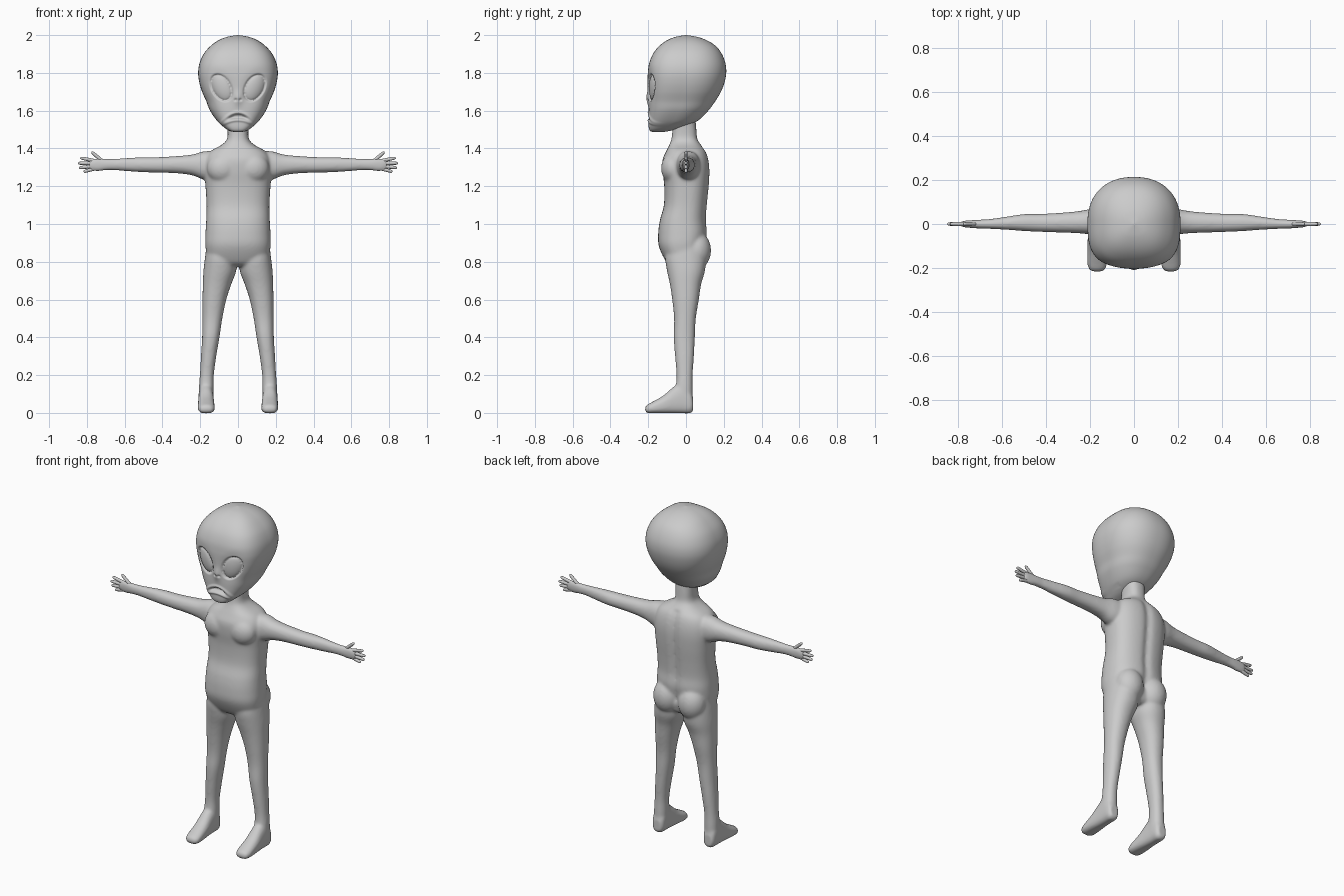
import bpy, bmesh, math
from mathutils import Vector

skin = bpy.data.materials.new("grey_skin")
skin.diffuse_color = (0.6, 0.6, 0.6, 1)
AXES = {'z': lambda t, a, b: (a, b, t),
        'x': lambda t, a, b: (t, a, b),
        'y': lambda t, a, b: (a, t, b)}


def spline(rows, u):
    """Smooth interpolation through the section table."""
    i = min(int(u), len(rows) - 2)
    f = u - i
    p0, p1, p2, p3 = (rows[min(max(k, 0), len(rows) - 1)] for k in range(i - 1, i + 3))
    return [0.5 * (2 * b + (c - a) * f + (2 * a - 5 * b + 4 * c - d) * f * f
                   + (3 * b - a - 3 * c + d) * f ** 3) for a, b, c, d in zip(p0, p1, p2, p3)]


def loft(bm, rows, axis='z', n=40, steps=5, p_lo=2.2, p_hi=2.2, sx=1, warp=None):
    """Sections (t, a_lo, a_hi, b_lo, b_hi) skinned along an axis."""
    rings = []
    total = (len(rows) - 1) * steps
    for k in range(total + 1):
        t, a0, a1, b0, b1 = spline(rows, k / steps)
        ring = []
        for j in range(n):
            th = 2 * math.pi * j / n
            c, s = math.cos(th), math.sin(th)
            p = p_hi if s > 0 else p_lo
            r = (abs(c) ** p + abs(s) ** p) ** (-1 / p)
            co = Vector(AXES[axis](t, (a0 + a1) / 2 + c * r * (a1 - a0) / 2,
                                   (b0 + b1) / 2 + s * r * (b1 - b0) / 2))
            if warp:
                co = warp(co)
            ring.append(bm.verts.new((co.x * sx, co.y, co.z)))
        rings.append(ring)
    faces = [bm.faces.new(rings[0]), bm.faces.new(rings[-1])]
    for lo, hi in zip(rings, rings[1:]):
        for j in range(n):
            faces.append(bm.faces.new((lo[j - 1], lo[j], hi[j], hi[j - 1])))
    bmesh.ops.recalc_face_normals(bm, faces=faces)


def ball(bm, center, radii):
    vs = bmesh.ops.create_uvsphere(bm, u_segments=24, v_segments=16, radius=1)['verts']
    for v in vs:
        v.co = Vector(center) + Vector([a * b for a, b in zip(v.co, radii)])


def finish(bm, name):
    me = bpy.data.meshes.new(name)
    bm.to_mesh(me)
    bm.free()
    me.materials.append(skin)
    me.shade_smooth()
    ob = bpy.data.objects.new(name, me)
    bpy.context.collection.objects.link(ob)
    return ob


def gauss(d, w):
    return math.exp(-(d / w) ** 2)


# Body: torso, arms and legs fused into one skin
def spine(co):
    if co.y > 0.03 and 0.85 < co.z < 1.4:
        co.y -= 0.012 * gauss(co.x, 0.022)
    return co


body = bmesh.new()
torso = [(0.775, -.10, .10, -.07, .06), (0.80, -.155, .155, -.105, .085), (0.88, -.172, .172, -.143, .10),
         (0.95, -.172, .172, -.147, .112), (1.02, -.168, .168, -.138, .107), (1.10, -.166, .166, -.117, .112),
         (1.20, -.172, .172, -.115, .122), (1.28, -.178, .178, -.124, .126), (1.34, -.172, .172, -.124, .120),
         (1.385, -.145, .145, -.105, .105), (1.42, -.085, .085, -.088, .078), (1.45, -.058, .058, -.077, .06),
         (1.50, -.055, .055, -.072, .055), (1.56, -.06, .06, -.07, .05)]
loft(body, torso, n=72, p_lo=2.5, p_hi=2.5, warp=spine)
arm = [(0.10, -.06, .08, 1.23, 1.385), (0.18, -.05, .072, 1.235, 1.385), (0.24, -.043, .06, 1.257, 1.368),
       (0.32, -.039, .052, 1.268, 1.36), (0.42, -.036, .046, 1.272, 1.354), (0.50, -.032, .045, 1.274, 1.353),
       (0.58, -.026, .033, 1.279, 1.350), (0.66, -.022, .022, 1.285, 1.345), (0.70, -.021, .02, 1.284, 1.345),
       (0.74, -.018, .017, 1.279, 1.348), (0.775, -.014, .014, 1.281, 1.345), (0.79, -.009, .009, 1.29, 1.335)]
leg = [(0.90, .01, .165, -.10, .09), (0.82, .008, .175, -.11, .105), (0.75, .01, .183, -.10, .10),
       (0.68, .036, .186, -.085, .08), (0.60, .062, .188, -.073, .068), (0.50, .083, .188, -.063, .052),
       (0.40, .098, .19, -.065, .047), (0.30, .115, .196, -.058, .042), (0.20, .128, .202, -.05, .035),
       (0.13, .129, .207, -.055, .035), (0.05, .13, .208, -.06, .036)]
foot = [(-.217, .15, .185, .01, .03), (-.205, .13, .205, .0, .044), (-.175, .123, .212, -.002, .06),
        (-.12, .125, .212, -.002, .092), (-.07, .128, .21, -.002, .135), (-.02, .13, .209, -.002, .165),
        (.02, .133, .206, -.002, .13), (.038, .145, .195, .01, .08)]
for s in (-1, 1):
    loft(body, arm, 'x', sx=s, n=32)
    loft(body, leg, 'z', sx=s)
    loft(body, foot, 'y', sx=s, p_lo=3, p_hi=2.2)
    ball(body, (s * .082, .055, .86), (.082, .078, .10))     # buttock
    ball(body, (s * .08, -.07, 1.295), (.085, .062, .08))    # chest muscle
ob = finish(body, "body")
rm = ob.modifiers.new("fuse", 'REMESH')
rm.mode, rm.voxel_size, rm.use_smooth_shade = 'VOXEL', 0.0075, True
sm = ob.modifiers.new("soften", 'SMOOTH')
sm.factor, sm.iterations = 0.5, 10

# Fingers and thumbs: tapered round-tipped rods from palm to tip
fingers = [((.765, 1.336), (.835, 1.35)), ((.77, 1.321), (.848, 1.322)), ((.77, 1.305), (.842, 1.298)),
           ((.765, 1.291), (.818, 1.277)), ((.715, 1.33), (.775, 1.382))]
for s, side in ((-1, "right"), (1, "left")):
    bm = bmesh.new()
    for (x0, z0), (x1, z1) in fingers:
        a, b = Vector((x0, 0, z0)), Vector((x1, 0, z1))
        d = b - a
        q = Vector((0, 0, 1)).rotation_difference(d)
        rows = [(h, -r, r, -r, r) for h, r in ((-.01, .009), (d.length * .3, .0095), (d.length * .75, .0085),
                                               (d.length * .93, .007), (d.length, .002))]
        loft(bm, rows, n=14, steps=3, p_lo=2, p_hi=2, sx=s, warp=lambda co: a + q @ co)
    finish(bm, side + "_fingers")


# Head: sunken almond eyes, small nose, nostrils and a frowning mouth pressed into the face
def face(co):
    if co.y > -0.02:
        return co
    x, z = abs(co.x), co.z
    dx, dz = x - .088, z - 1.722
    ca, sa = math.cos(math.radians(30)), math.sin(math.radians(30))
    u, v = dx * sa + dz * ca, dx * ca - dz * sa          # eye axes
    d = math.hypot(u / .070, v / .046)
    y = 0
    if d < 1:
        y += .016 - .013 * math.sqrt(1 - d * d)            # bulging eyeball
    else:
        y += .016 * gauss(d - 1, .10) + .004 * gauss(d - 1, .5)
    y -= .010 * gauss(x, .022) * gauss(z - 1.665, .035)    # nose
    y += .012 * gauss(math.hypot(x - .012, z - 1.657), .006)   # nostril
    bend = 1.57 - 5 * x * x                               # mouth
    m = math.hypot(x / .047, (z - bend) / .011)
    y += .016 * gauss(max(m - .6, 0), .4) - .006 * gauss(m - 1.9, .6)
    return Vector((co.x, co.y + y, co.z))


head = bmesh.new()
skull = [(1.487, -.02, .02, -.175, -.12), (1.493, -.045, .045, -.19, -.085), (1.51, -.072, .072, -.197, -.02),
         (1.545, -.110, .110, -.198, .06), (1.60, -.148, .148, -.197, .118), (1.65, -.168, .168, -.199, .155),
         (1.70, -.190, .190, -.202, .185), (1.75, -.205, .205, -.203, .204), (1.80, -.211, .211, -.202, .213),
         (1.85, -.204, .204, -.195, .209), (1.90, -.182, .182, -.175, .190), (1.94, -.148, .148, -.144, .16),
         (1.97, -.108, .108, -.105, .115), (1.99, -.06, .06, -.058, .062), (2.0, -.004, .004, -.004, .004)]
loft(head, skull, n=200, steps=11, p_lo=2.9, p_hi=2.25, warp=face)
finish(head, "head")
